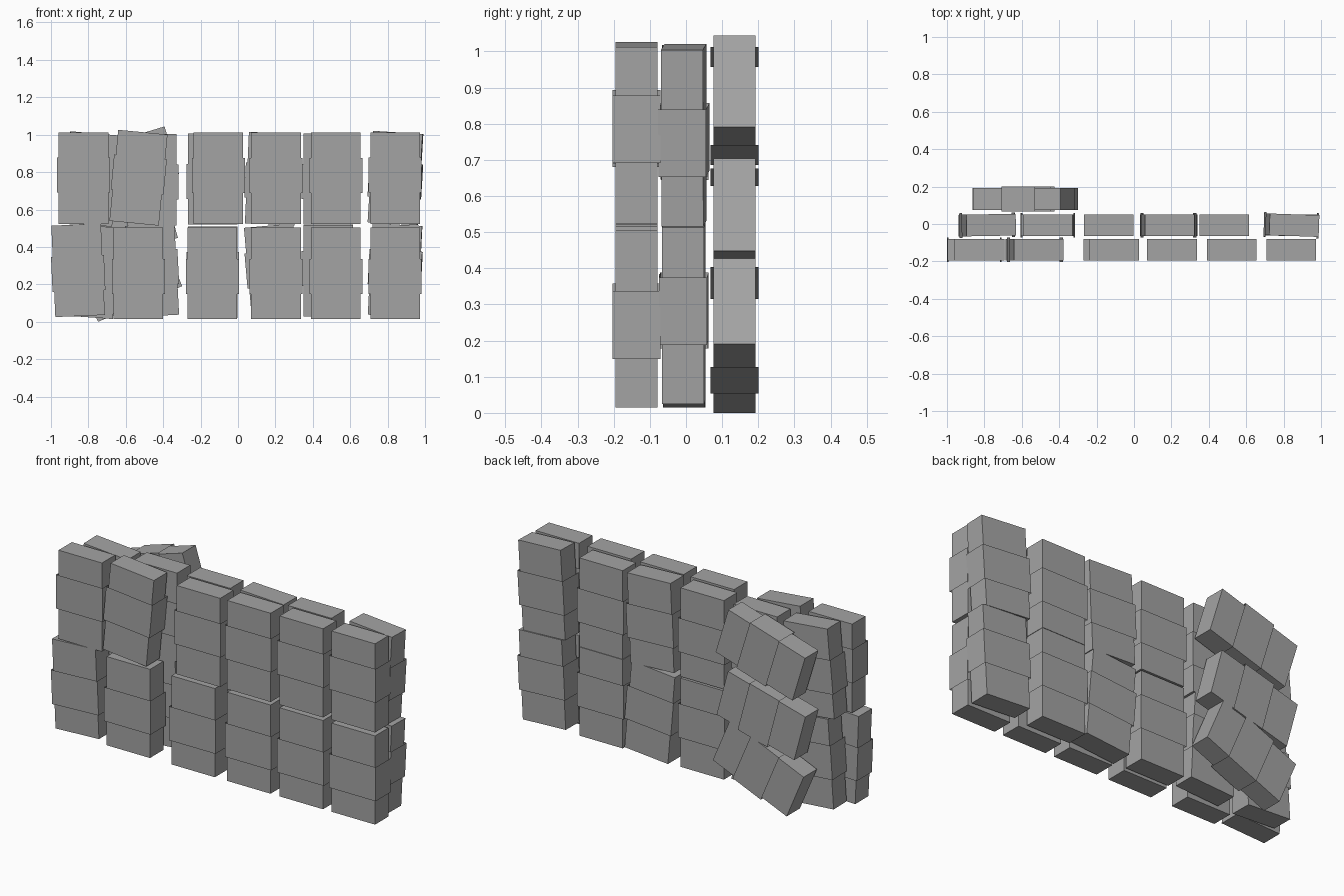
import bpy
import bmesh
from math import radians
from mathutils import Matrix

if "Cube" in bpy.data.objects:
    bpy.data.objects.remove(bpy.data.objects["Cube"])

BODY = (0.265, 0.116, 0.489)   # pack size
BAND = (0.283, 0.132, 0.187)   # open sleeve around the middle

grey = bpy.data.materials.new("dark_grey")
grey.diffuse_color = (0.37, 0.37, 0.37, 1)
grey.use_nodes = True
grey.node_tree.nodes["Principled BSDF"].inputs["Base Color"].default_value = grey.diffuse_color


def box(name, size, matrix, open_ends=False):
    bm = bmesh.new()
    bmesh.ops.create_cube(bm, size=1)
    if open_ends:
        caps = [f for f in bm.faces if abs(f.normal.z) > 0.5]
        bmesh.ops.delete(bm, geom=caps, context='FACES_ONLY')
    mesh = bpy.data.meshes.new(name)
    bm.to_mesh(mesh)
    bm.free()
    mesh.materials.append(grey)
    ob = bpy.data.objects.new(name, mesh)
    ob.matrix_world = matrix @ Matrix.Diagonal((*size, 1))
    bpy.context.collection.objects.link(ob)


def pack(name, x, y, z, lean=0, yaw=0, shift=0.0):
    """Banded pack; lean is clockwise degrees seen from the front."""
    m = (Matrix.Translation((x, y, z))
         @ Matrix.Rotation(radians(yaw), 4, 'Z')
         @ Matrix.Rotation(radians(lean), 4, 'Y'))
    box(name + "_body", BODY, m)
    box(name + "_band", BAND, m @ Matrix.Translation((0, 0, shift)), open_ends=True)


# Rows of standing packs: (x, z, lean, yaw)
front_lower = [(-0.855, 0.275, -2.5, 0), (-0.533, 0.26, 0, 0), (-0.137, 0.26, 0, 0),
               (0.203, 0.26, 0, 0), (0.523, 0.26, 0, 0), (0.84, 0.26, 0, 0)]
front_upper = [(-0.826, 0.768, 0, 0), (-0.532, 0.77, 5.5, 0), (-0.105, 0.766, 0, 0),
               (0.203, 0.766, 0, 0), (0.523, 0.766, 0, 0), (0.84, 0.768, 0, 0)]
middle_lower = [(-0.785, 0.268, 4, 1), (-0.46, 0.275, -3, 0), (-0.135, 0.265, 0, 0),
                (0.185, 0.27, -5, 0), (0.482, 0.272, 0, 0), (0.84, 0.275, 3, -1)]
middle_upper = [(-0.785, 0.763, 5, 1), (-0.46, 0.76, 0, 0), (-0.135, 0.763, 0, 0),
                (0.18, 0.765, 2.5, 0), (0.482, 0.763, 0, 0), (0.842, 0.768, 3.5, -2)]

rows = (("front_lower_pack", front_lower, -0.137, -0.017),
        ("front_upper_pack", front_upper, -0.137, 0.017),
        ("middle_lower_pack", middle_lower, -0.006, 0.013),
        ("middle_upper_pack", middle_upper, -0.006, -0.013))
for name, items, y, shift in rows:
    for i, (x, z, lean, yaw) in enumerate(items, 1):
        pack(f"{name}_{i}", x, y, z, lean, yaw, shift)

# Three packs lying tilted behind the stack, right end up
for i, (x, z, tilt) in enumerate([(-0.575, 0.217, 23), (-0.592, 0.513, 15), (-0.588, 0.846, 17)], 1):
    pack(f"back_tilted_pack_{i}", x, 0.134, z, 90 - tilt, 0, 0.01)
